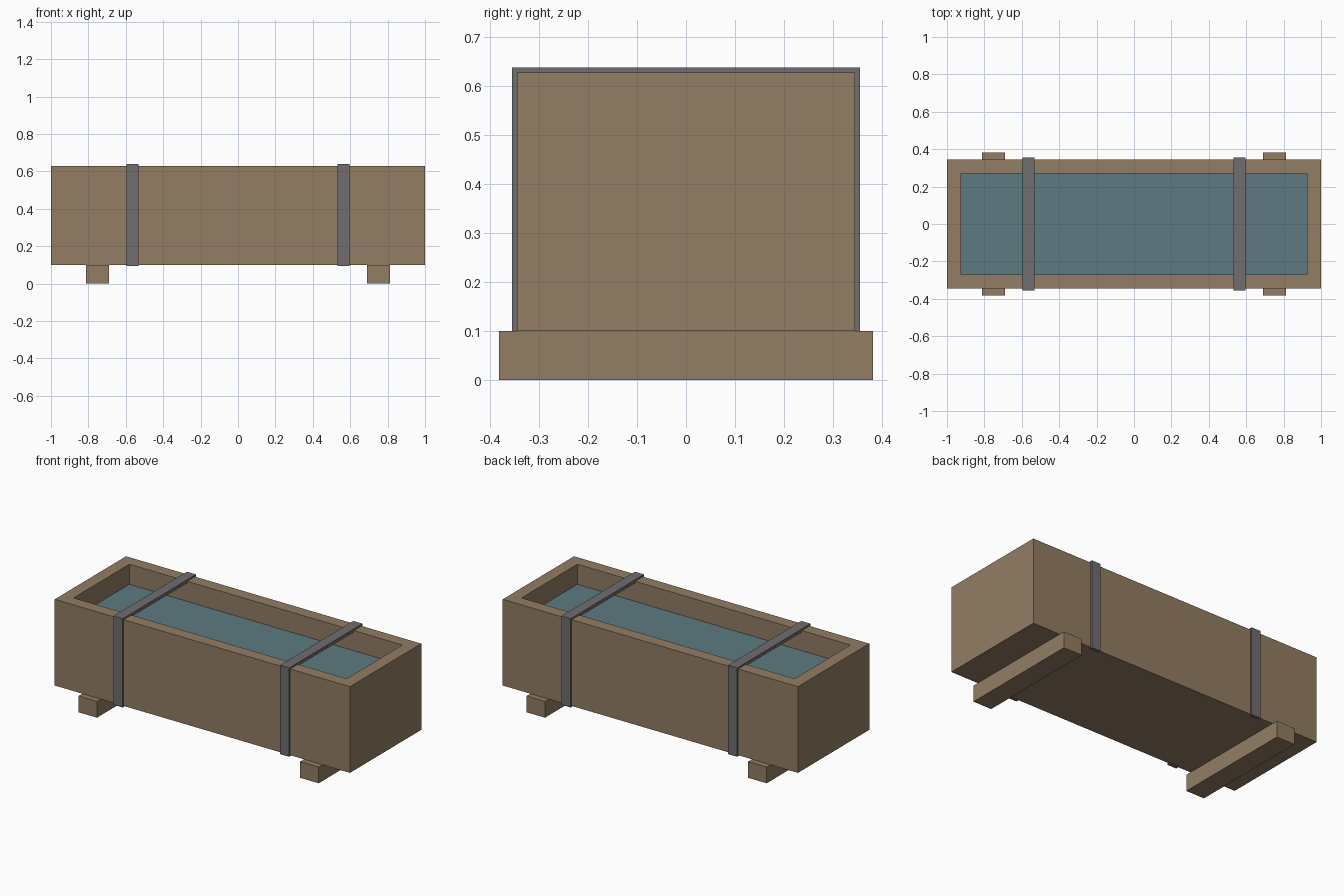
import bpy, bmesh
from mathutils import Vector

cube = bpy.data.objects.get("Cube")
if cube:
    bpy.data.objects.remove(cube, do_unlink=True)


def material(name, rgb):
    mat = bpy.data.materials.new(name)
    mat.use_nodes = True
    mat.diffuse_color = (*rgb, 1)
    bsdf = mat.node_tree.nodes["Principled BSDF"]
    bsdf.inputs["Base Color"].default_value = (*rgb, 1)
    bsdf.inputs["Roughness"].default_value = 0.8
    return mat


wood = material("weathered wood", (0.29, 0.205, 0.125))
iron = material("grey iron", (0.16, 0.155, 0.155))
water_blue = material("still water", (0.108, 0.195, 0.22))


def finish(name, bm, mat):
    bmesh.ops.recalc_face_normals(bm, faces=bm.faces)
    mesh = bpy.data.meshes.new(name)
    bm.to_mesh(mesh)
    bm.free()
    mesh.materials.append(mat)
    obj = bpy.data.objects.new(name, mesh)
    bpy.context.collection.objects.link(obj)
    return obj


def box_mesh(low, high):
    low, high = Vector(low), Vector(high)
    bm = bmesh.new()
    bmesh.ops.create_cube(bm, size=1)
    bmesh.ops.scale(bm, vec=high - low, verts=bm.verts)
    bmesh.ops.translate(bm, vec=(low + high) / 2, verts=bm.verts)
    return bm


HALF_WIDTH, BASE, RIM, WALL = 0.345, 0.10, 0.628, 0.075

# Hollow trough: inset the top face and push it down to the floor
bm = box_mesh((-1, -HALF_WIDTH, BASE), (1, HALF_WIDTH, RIM))
top = max(bm.faces, key=lambda f: f.calc_center_median().z)
bmesh.ops.inset_region(bm, faces=[top], thickness=WALL, use_even_offset=True)
inner = bmesh.ops.extrude_discrete_faces(bm, faces=[top])["faces"][0]
bmesh.ops.translate(bm, vec=(0, 0, BASE + WALL - RIM), verts=inner.verts)
finish("trough", bm, wood)

# Water filling the trough, slightly tucked into the walls
wx, wy = 1 - WALL + 0.005, HALF_WIDTH - WALL + 0.005
finish("water", box_mesh((-wx, -wy, BASE + 0.05), (wx, wy, 0.505)), water_blue)


def strap(name, x, width=0.062, thick=0.02):
    # Upside-down U profile, extruded along x
    y, z0, z1 = HALF_WIDTH + 0.01, 0.094, 0.638
    yi, zi = y - thick, z1 - thick
    outline = [(-y, z0), (-y, z1), (y, z1), (y, z0),
               (yi, z0), (yi, zi), (-yi, zi), (-yi, z0)]
    bm = bmesh.new()
    face = bm.faces.new([bm.verts.new((x - width / 2, a, b)) for a, b in outline])
    new = bmesh.ops.extrude_face_region(bm, geom=[face])["geom"]
    bmesh.ops.translate(bm, vec=(width, 0, 0),
                        verts=[v for v in new if isinstance(v, bmesh.types.BMVert)])
    finish(name, bm, iron)


# Iron straps and wooden cross feet on both sides
for side, s in (("left", 1), ("right", -1)):
    strap(side + "_strap", s * 0.564)
    x = s * 0.751
    finish(side + "_foot",
           box_mesh((x - 0.0625, -0.381, 0), (x + 0.0625, 0.381, BASE)), wood)
